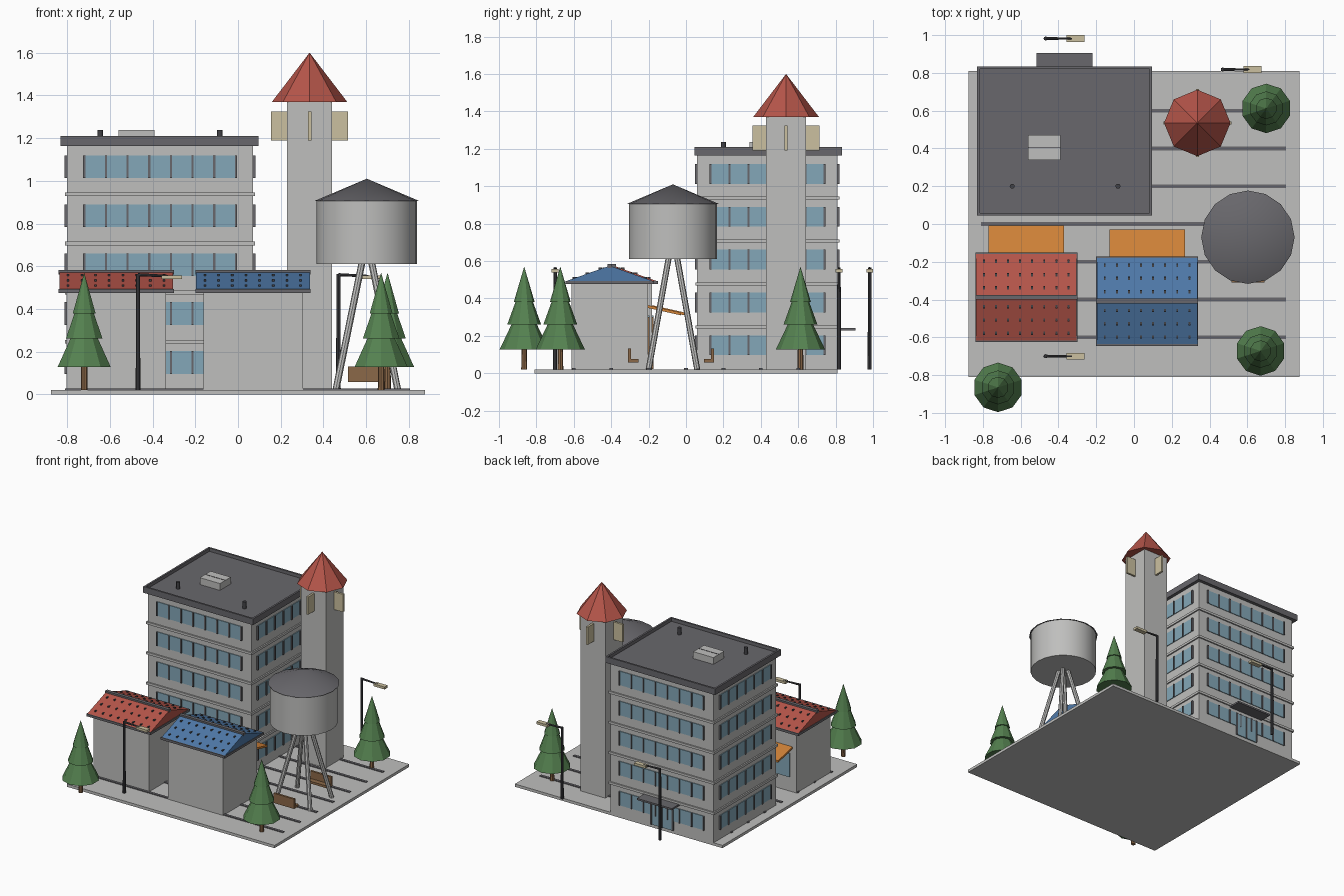
import bpy, bmesh, math
from mathutils import Matrix, Vector

cube = bpy.data.objects.get("Cube")
if cube:
    bpy.data.objects.remove(cube, do_unlink=True)


def material(name, rgb):
    m = bpy.data.materials.new(name)
    m.use_nodes = True
    col = (*rgb, 1)
    m.diffuse_color = col
    m.node_tree.nodes["Principled BSDF"].inputs["Base Color"].default_value = col
    return m


CONCRETE = material("concrete", (.52, .52, .51))
SLATE = material("slate grey", (.14, .137, .15))
METAL = material("dark metal", (.055, .055, .062))
GLASS = material("blue glass", (.23, .39, .48))
RED = material("red roof", (.46, .09, .067))
BLUE = material("blue roof", (.077, .19, .39))
ORANGE = material("orange awning", (.65, .23, .04))
GREEN = material("tree green", (.09, .22, .08))
CREAM = material("cream", (.60, .53, .35))
BROWN = material("brown wood", (.26, .14, .065))


def finish(name, bm, mat, smooth=False):
    bmesh.ops.recalc_face_normals(bm, faces=bm.faces)
    me = bpy.data.meshes.new(name)
    bm.to_mesh(me)
    bm.free()
    me.materials.append(mat)
    ob = bpy.data.objects.new(name, me)
    bpy.context.collection.objects.link(ob)
    if smooth:
        bpy.ops.object.select_all(action='DESELECT')
        ob.select_set(True)
        bpy.context.view_layer.objects.active = ob
        bpy.ops.object.shade_smooth_by_angle(angle=math.radians(35))
    return ob


def boxes(name, mat, *spans):
    """Each span is (x0, x1, y0, y1, z0, z1)."""
    bm = bmesh.new()
    for x0, x1, y0, y1, z0, z1 in spans:
        mid = Vector((x0 + x1, y0 + y1, z0 + z1)) / 2
        size = Matrix.Diagonal((x1 - x0, y1 - y0, z1 - z0, 1))
        bmesh.ops.create_cube(bm, size=1, matrix=Matrix.Translation(mid) @ size)
    return finish(name, bm, mat)


def cones(name, mat, sides, *parts, smooth=False):
    """Each part is (start point, end point, start radius, end radius)."""
    bm = bmesh.new()
    for a, b, r0, r1 in parts:
        a, b = Vector(a), Vector(b)
        turn = (b - a).to_track_quat('Z', 'Y').to_matrix().to_4x4()
        bmesh.ops.create_cone(bm, cap_ends=True, segments=sides, radius1=r0, radius2=r1,
                              depth=(b - a).length,
                              matrix=Matrix.Translation((a + b) / 2) @ turn)
    return finish(name, bm, mat, smooth)


def prism_x(name, mat, x0, x1, profile):
    """Extrude a (y, z) profile along x."""
    bm = bmesh.new()
    face = bm.faces.new([bm.verts.new((x0, y, z)) for y, z in profile])
    out = bmesh.ops.extrude_face_region(bm, geom=[face])
    verts = [g for g in out["geom"] if isinstance(g, bmesh.types.BMVert)]
    bmesh.ops.translate(bm, verts=verts, vec=(x1 - x0, 0, 0))
    return finish(name, bm, mat)


# Ground slab and paving strips
boxes("ground_slab", CONCRETE, (-.875, .875, -.81, .81, 0, .021))
boxes("paving_strips", SLATE,
      *[(-.81, .805, i / 5 - .01, i / 5 + .01, .015, .027) for i in range(-3, 4)])

# Main block
X0, X1, Y0, Y1 = -.80, .07, .06, .81
boxes("block_walls", CONCRETE, (X0, X1, Y0, Y1, .02, 1.17))
boxes("floor_bands", CONCRETE,
      *[(X0 - .01, X1 + .01, Y0 - .01, Y1 + .01, .238 + .23 * i, .256 + .23 * i)
        for i in range(4)])

# Ribbon windows with mullions on all four sides
glass, bars = [], []
for floor in range(5):
    z0 = .097 + .229 * floor
    z1 = z0 + .106
    wx0, wx1, wy0, wy1 = X0 + .08, X1 - .08, Y0 + .07, Y1 - .07
    for y, out in ((Y0, -1), (Y1, 1)):
        ya, yb = sorted((y - out * .01, y + out * .005))
        glass.append((wx0, wx1, ya, yb, z0, z1))
        ya, yb = sorted((y, y + out * .012))
        for k in range(8):
            x = wx0 + (wx1 - wx0) * k / 7
            bars.append((x - .005, x + .005, ya, yb, z0, z1))
    for x, out in ((X0, -1), (X1, 1)):
        xa, xb = sorted((x - out * .01, x + out * .005))
        glass.append((xa, xb, wy0, wy1, z0, z1))
        xa, xb = sorted((x, x + out * .012))
        for k in range(7):
            y = wy0 + (wy1 - wy0) * k / 6
            bars.append((xa, xb, y - .005, y + .005, z0, z1))
boxes("ribbon_windows", GLASS, *glass)
boxes("window_mullions", SLATE, *bars)

# Flat roof with raised rim, skylight and vents
RX0, RX1, RY0, RY1, W = -.83, .095, .045, .835, .014
boxes("roof_slab", SLATE, (RX0, RX1, RY0, RY1, 1.163, 1.185))
boxes("roof_rim", SLATE, (RX0, RX1, RY0, RY0 + W, 1.18, 1.21), (RX0, RX1, RY1 - W, RY1, 1.18, 1.21),
      (RX0, RX0 + W, RY0, RY1, 1.18, 1.21), (RX1 - W, RX1, RY0, RY1, 1.18, 1.21))
boxes("roof_skylight", CONCRETE, (-.56, -.39, .34, .47, 1.18, 1.237))
boxes("skylight_ridge", SLATE, (-.56, -.39, .402, .408, 1.23, 1.239))
cones("roof_vents", METAL, 12,
      *[((x, .2, 1.18), (x, .2, 1.237), .013, .013) for x in (-.645, -.085)], smooth=True)

# Rear entrance
boxes("rear_door", GLASS, (-.46, -.28, Y1 - .01, Y1 + .008, .025, .2))
boxes("rear_door_frame", SLATE, *[(x - .005, x + .005, Y1, Y1 + .013, .025, .2)
                                  for x in (-.46, -.37, -.28)])
boxes("rear_canopy", SLATE, (-.515, -.22, Y1, .905, .228, .241))

# Tower with crossing fins and a pointed roof
TX, TY = .335, .535
boxes("tower_shaft", CONCRETE, (TX - .105, TX + .105, TY - .107, TY + .107, .02, 1.372))
boxes("tower_fins", CREAM, (TX - .18, TX + .18, TY - .008, TY + .008, 1.19, 1.325),
      (TX - .008, TX + .008, TY - .18, TY + .18, 1.19, 1.325))
cones("tower_roof", RED, 8, ((TX, TY, 1.37), (TX, TY, 1.6), .176, 0))

# Water tank on splayed legs
WX, WY = .603, -.07
cones("tank_drum", CONCRETE, 24, ((WX, WY, .61), (WX, WY, .907), .235, .235), smooth=True)
cones("tank_lid", SLATE, 16, ((WX, WY, .905), (WX, WY, 1.01), .247, 0), smooth=True)
cones("tank_legs", CONCRETE, 8,
      *[((WX + sx * .145, WY + sy * .13, .02), (WX + sx * .022, WY + sy * .022, .62), .016, .016)
        for sx in (-1, 1) for sy in (-1, 1)], smooth=True)

# Benches facing the tank
for tag, y, d in (("front", -.31, 1), ("rear", .15, -1)):
    back = sorted((y, y + d * .016))
    seat = sorted((y, y + d * .055))
    boxes(tag + "_bench", BROWN, (.515, .69, *back, .058, .132), (.515, .69, *seat, .058, .075))


# Small houses
def house(tag, x0, yr, mat):
    x1, half = x0 + .54, .237
    boxes(tag + "_house_walls", CONCRETE, (x0 + .038, x1 - .036, yr - .205, yr + .205, .02, .485))
    boxes(tag + "_house_eaves", SLATE, (x0, x1, yr - half, yr + half, .476, .494))
    prism_x(tag + "_house_roof", mat, x0 + .004, x1 - .004,
            [(yr - half + .003, .492), (yr + half - .003, .492), (yr, .575)])
    boxes(tag + "_house_ridge", SLATE, (x0, x1, yr - .013, yr + .013, .562, .583))
    ticks = []
    for side in (-1, 1):
        for row in range(3):
            off = .05 + .07 * row
            z = .575 - off * .083 / .234
            y = yr + side * off
            for k in range(8):
                x = x0 + .045 + .064 * k
                ticks.append((x - .005, x + .005, y - .009, y + .009, z - .006, z + .007))
    boxes(tag + "_roof_studs", METAL, *ticks)
    # Shop front with awning on the rear wall
    w = yr + .205
    prism_x(tag + "_awning", ORANGE, x0 + .07, x0 + .47,
            [(w - .005, .365), (w - .005, .35), (w + .175, .31), (w + .175, .325)])
    boxes(tag + "_shop_window", GLASS, (x0 + .09, x0 + .30, w - .005, w + .008, .13, .31))
    boxes(tag + "_shop_door", BROWN, (x0 + .34, x0 + .44, w - .005, w + .009, .022, .30))


house("red", -.84, -.388, RED)
house("blue", -.2, -.408, BLUE)


# Trees
def tree(tag, x, y):
    def tier(z0, z1, r0, r1):
        return ((x, y, z0), (x, y, z1), r0, r1)
    cones(tag + "_tree_trunk", BROWN, 8, tier(.02, .16, .016, .014))
    cones(tag + "_tree_leaves", GREEN, 10, tier(.128, .33, .131, .035),
          tier(.262, .45, .09, .022), tier(.38, .57, .056, 0))


tree("front_left", .67, -.672)
tree("back_left", .70, .612)
tree("front_right", -.72, -.865)


# Street lamps
def lamp(tag, x, y):
    cones(tag + "_lamp_post", METAL, 8, ((x, y, .02), (x, y, .565), .011, .009),
          ((x, y, .56), (x + .14, y, .555), .008, .005))
    boxes(tag + "_lamp_head", CREAM, (x + .11, x + .205, y - .018, y + .018, .54, .558))


lamp("front", -.468, -.70)
lamp("rear", -.468, .982)
lamp("side", .47, .818)
